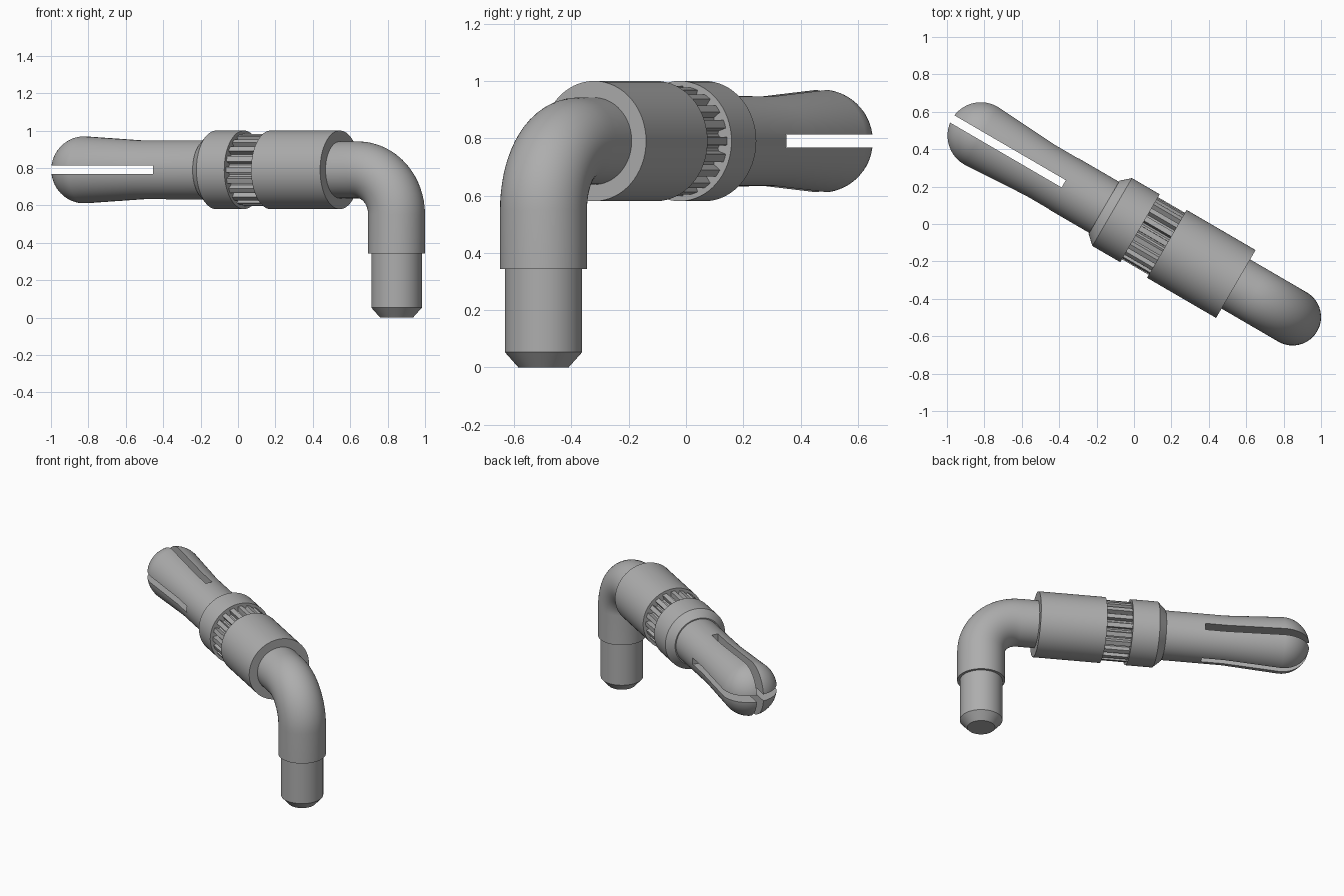
import bpy, bmesh
from math import sin, cos, pi, radians
from mathutils import Matrix, Vector

cube = bpy.data.objects.get("Cube")
if cube:
    bpy.data.objects.remove(cube)

AXIS_Z = 0.79
# The whole rod lies along local x and is swung about z
PLACE = Matrix.Translation((0, -0.004, 0)) @ Matrix.Rotation(radians(-30.2), 4, 'Z')

grey = bpy.data.materials.new("plain grey")
grey.use_nodes = True
colour = (0.42, 0.42, 0.42, 1)
grey.diffuse_color = colour
grey.node_tree.nodes["Principled BSDF"].inputs["Base Color"].default_value = colour


def finish(name, bm):
    bmesh.ops.recalc_face_normals(bm, faces=bm.faces)
    mesh = bpy.data.meshes.new(name)
    bm.to_mesh(mesh)
    bm.free()
    mesh.materials.append(grey)
    obj = bpy.data.objects.new(name, mesh)
    bpy.context.collection.objects.link(obj)
    obj.matrix_world = PLACE
    return obj


def smooth(obj):
    bpy.ops.object.select_all(action='DESELECT')
    obj.select_set(True)
    bpy.context.view_layer.objects.active = obj
    bpy.ops.object.shade_smooth_by_angle(angle=radians(30))


def loft(name, stations, section):
    """Skin stations (x, z, tilt, radius) with a section of (angle, scale)."""
    bm = bmesh.new()
    rings = []
    for x, z, tilt, r in stations:
        up = Vector((sin(tilt), 0, cos(tilt)))
        rings.append([bm.verts.new(Vector((x, 0, z)) + r * s * (Vector((0, cos(a), 0)) + up * sin(a)))
                      for a, s in section])
    n = len(section)
    for p, q in zip(rings, rings[1:]):
        for i in range(n):
            j = (i + 1) % n
            bm.faces.new((p[i], p[j], q[j], q[i]))
    bm.faces.new(rings[0])
    bm.faces.new(rings[-1])
    return finish(name, bm)


ROUND = [(2 * pi * i / 64, 1) for i in range(64)]


def lathe(name, profile, section=ROUND):
    return loft(name, [(x, AXIS_Z, 0, r) for x, r in profile], section)


# Split prong: domed tip, slight flare, straight shank
tip_x, tip_r = -0.947, 0.18
dome = [(tip_x - tip_r * cos(t), tip_r * sin(t)) for t in [pi / 2 * k / 14 for k in range(1, 15)]]
prong = lathe("split_prong", dome + [(-0.58, 0.158), (-0.15, 0.158)])

# Crossed slots cut through the prong
for size in ((0.8, 0.045, 0.6), (0.8, 0.6, 0.045)):
    bm = bmesh.new()
    bmesh.ops.create_cube(bm, size=1)
    bmesh.ops.scale(bm, vec=size, verts=bm.verts)
    bmesh.ops.translate(bm, vec=(-0.435 - 0.4, 0, AXIS_Z), verts=bm.verts)
    cutter = finish("slot_cutter", bm)
    cutter.hide_render = True
    mod = prong.modifiers.new("slot", 'BOOLEAN')
    mod.operation = 'DIFFERENCE'
    mod.solver = 'EXACT'
    mod.object = cutter
    bpy.context.view_layer.objects.active = prong
    bpy.ops.object.modifier_apply(modifier=mod.name)
    bpy.data.objects.remove(cutter)
smooth(prong)

# Chamfered collar and plain sleeve
smooth(lathe("collar", [(-0.185, 0.165), (-0.135, 0.21), (0.037, 0.21)]))
smooth(lathe("sleeve", [(0.203, 0.21), (0.63, 0.21)]))

# Toothed ring between collar and sleeve
TEETH = 20
step = 2 * pi / TEETH
tooth = [(-0.24, 1), (0, 1), (0.24, 1), (0.3, 0.84), (0.5, 0.82), (0.7, 0.84)]
teeth_section = [((k + f) * step, s) for k in range(TEETH) for f, s in tooth]
smooth(lathe("toothed_ring", [(0.02, 0.192), (0.22, 0.192)], teeth_section))

# Elbow pipe: straight stub, quarter bend, straight drop
leg_x, bend, pipe_r = 0.981, 0.24, 0.152
path = [(0.6, AXIS_Z, 0, pipe_r)]
for k in range(17):
    t = pi / 2 * k / 16
    path.append((leg_x - bend + bend * sin(t), AXIS_Z - bend + bend * cos(t), t, pipe_r))
path.append((leg_x, 0.343, pi / 2, pipe_r))
smooth(loft("elbow_pipe", path, ROUND))

# Narrow end peg with a chamfered foot
peg = [(0.36, 0.135), (0.053, 0.135), (0, 0.088)]
smooth(loft("end_peg", [(leg_x, z, pi / 2, r) for z, r in peg], ROUND))
